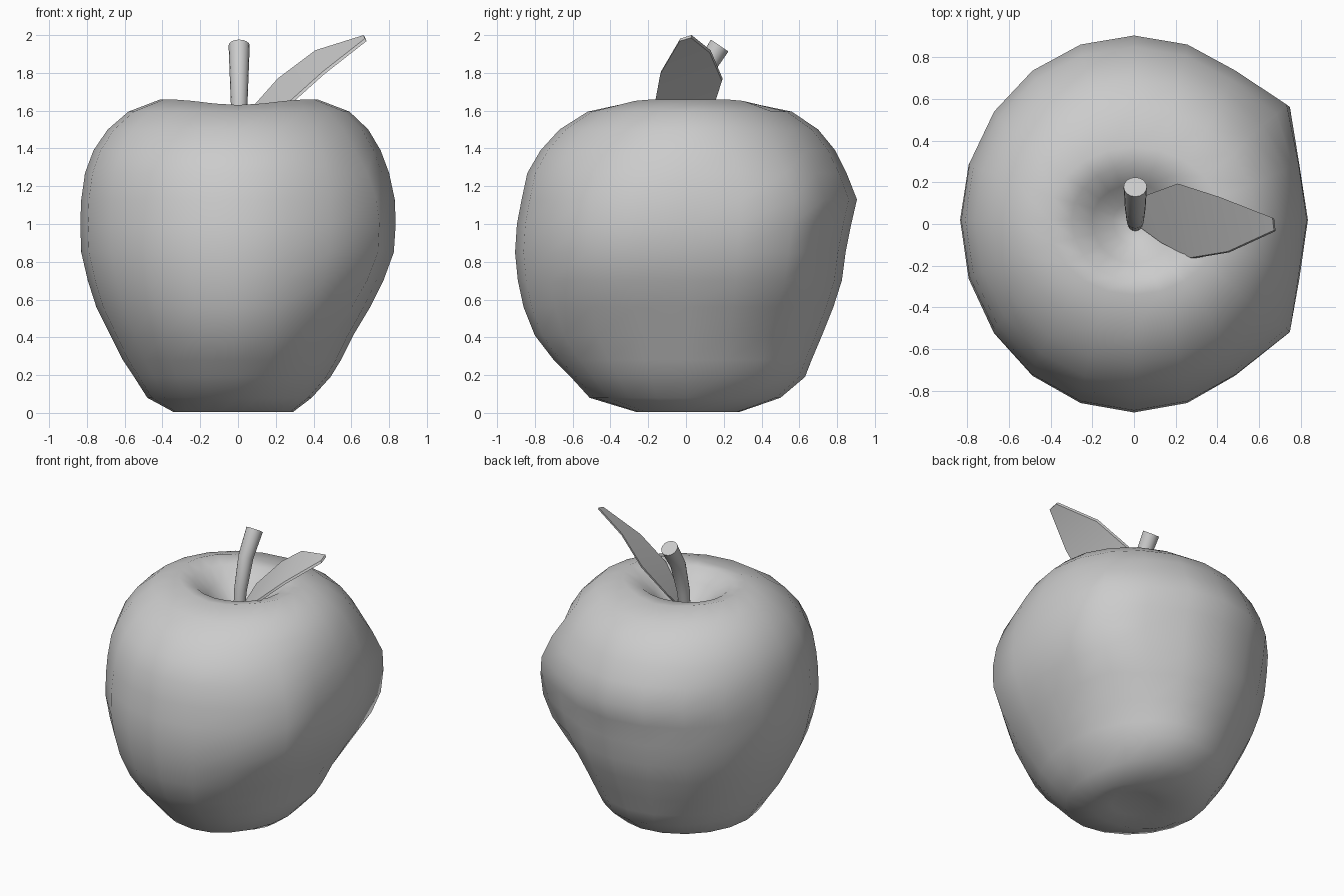
import bpy, bmesh, math
from mathutils import Vector

if "Cube" in bpy.data.objects:
    bpy.data.objects.remove(bpy.data.objects["Cube"])


def make_object(name, bm, angle=None):
    bmesh.ops.recalc_face_normals(bm, faces=bm.faces[:])
    mesh = bpy.data.meshes.new(name)
    bm.to_mesh(mesh)
    bm.free()
    obj = bpy.data.objects.new(name, mesh)
    bpy.context.collection.objects.link(obj)
    if angle:
        bpy.ops.object.select_all(action='DESELECT')
        obj.select_set(True)
        bpy.context.view_layer.objects.active = obj
        bpy.ops.object.shade_smooth_by_angle(angle=math.radians(angle))
    return obj


def loft(bm, rings):
    for a, b in zip(rings, rings[1:]):
        n = len(a)
        for i in range(n):
            bm.faces.new((a[i], a[(i + 1) % n], b[(i + 1) % n], b[i]))


def fan(bm, ring, centre):
    c = bm.verts.new(centre)
    for i in range(len(ring)):
        bm.faces.new((ring[i], ring[(i + 1) % len(ring)], c))


# Apple body: rings given as z, left, right, front, back extents
SIDES = 20
rows = [
    (0.025, .16, .14, .15, .15),
    (0.004, .34, .29, .26, .28),
    (0.08, .48, .39, .51, .50),
    (0.19, .55, .49, .61, .63),
    (0.28, .61, .545, .70, .665),
    (0.41, .675, .61, .80, .72),
    (0.56, .75, .70, .86, .78),
    (0.70, .795, .77, .89, .825),
    (0.85, .83, .825, .905, .845),
    (1.00, .835, .835, .895, .875),
    (1.13, .83, .83, .87, .905),
    (1.27, .81, .80, .84, .85),
    (1.39, .765, .755, .77, .79),
    (1.50, .69, .69, .67, .70),
    (1.595, .58, .59, .52, .56),
    (1.66, .41, .42, .34, .37),
    (1.63, .30, .30, .27, .28),
    (1.555, .20, .20, .19, .19),
    (1.47, .10, .10, .10, .10),
]
bm = bmesh.new()
rings = []
for z, left, right, front, back in rows:
    ring = []
    for i in range(SIDES):
        t = math.tau * i / SIDES
        c, s = math.cos(t), math.sin(t)
        x = c * (right if c > 0 else left)
        y = s * (back if s > 0 else front) + 0.02 * (1 - abs(s)) * min(1, z)
        if i in (2, SIDES - 2):  # corner bulges on the right side
            f = max(0, 1 - (abs(z - 0.92) / 0.5) ** 2)
            x += 0.075 * f
            y += 0.04 * f if s > 0 else 0
        drop = 0.03 * s ** 6 if 1.655 < z else 0
        ring.append(bm.verts.new((x, y, z - drop)))
    rings.append(ring)
loft(bm, rings)
fan(bm, rings[0], (0, 0, 0.035))
fan(bm, rings[-1], (0, 0, 1.435))
make_object("apple_body", bm, 60)

# Stem: tapered tube bending backwards
bm = bmesh.new()
stem = [(0, 1.42, .036, 5), (.02, 1.58, .042, 12), (.08, 1.79, .050, 23), (.178, 1.945, .056, 34)]
rings = []
for y, z, r, tilt in stem:
    a = math.radians(tilt)
    rings.append([bm.verts.new((
        0.006 + r * math.cos(math.tau * i / 16),
        y + r * math.sin(math.tau * i / 16) * math.cos(a),
        z - r * math.sin(math.tau * i / 16) * math.sin(a))) for i in range(16)])
loft(bm, rings)
bm.faces.new(rings[0])
bm.faces.new(rings[-1])
make_object("stem", bm, 40)

# Leaf: thin bent blade, paired points along its front and back edges
front_edge = [(.02, -.01, 1.45), (.13, -.09, 1.54), (.27, -.162, 1.647), (.45, -.132, 1.808), (.672, -.03, 1.982)]
back_edge = [(.02, .02, 1.46), (.05, .135, 1.59), (.21, .194, 1.77), (.41, .13, 1.92), (.665, .03, 2.0)]
bm = bmesh.new()
offset = Vector((0.008, -0.004, -0.014))
rings = []
for f, b in zip(front_edge, back_edge):
    f, b = Vector(f), Vector(b)
    rings.append([bm.verts.new(p) for p in (f, b, b + offset, f + offset)])
loft(bm, rings)
bm.faces.new(rings[0])
bm.faces.new(rings[-1])
make_object("leaf", bm, 30)
